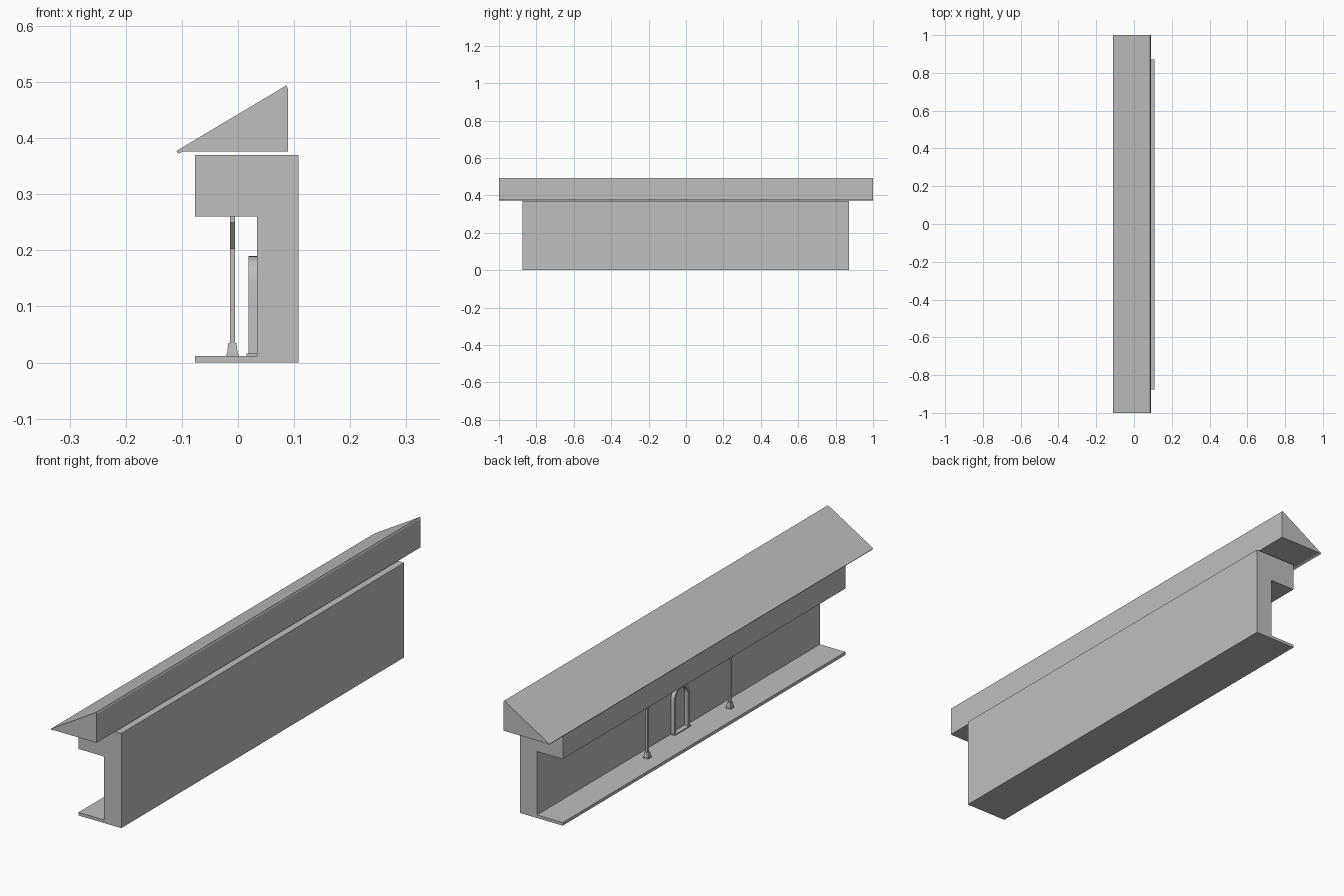
import bpy, bmesh, math
from mathutils import Vector

cube = bpy.data.objects.get("Cube")
if cube:
    bpy.data.objects.remove(cube, do_unlink=True)

grey = bpy.data.materials.new("plain grey")
grey.use_nodes = True
colour = (0.52, 0.52, 0.52, 1)
grey.diffuse_color = colour
grey.node_tree.nodes["Principled BSDF"].inputs["Base Color"].default_value = colour

MID = -0.002        # centre of the building along y
FLOOR, CEILING = 0.012, 0.26


def finish(name, bm):
    bmesh.ops.recalc_face_normals(bm, faces=bm.faces)
    mesh = bpy.data.meshes.new(name)
    bm.to_mesh(mesh)
    bm.free()
    mesh.materials.append(grey)
    obj = bpy.data.objects.new(name, mesh)
    bpy.context.scene.collection.objects.link(obj)
    return obj


def prism(name, points, start, end, axis="y"):
    """Extrude an (x, z) outline along y, or a (y, z) outline along x."""
    bm = bmesh.new()
    if axis == "y":
        verts = [bm.verts.new((a, start, z)) for a, z in points]
        move = Vector((0, end - start, 0))
    else:
        verts = [bm.verts.new((start, a, z)) for a, z in points]
        move = Vector((end - start, 0, 0))
    face = bm.faces.new(verts)
    made = bmesh.ops.extrude_face_region(bm, geom=[face])
    new = [g for g in made["geom"] if isinstance(g, bmesh.types.BMVert)]
    bmesh.ops.translate(bm, verts=new, vec=move)
    return finish(name, bm)


def box(name, x, y, z, taper=1.0):
    """Box from ranges, its top scaled by taper."""
    bm = bmesh.new()
    bmesh.ops.create_cube(bm, size=1)
    for v in bm.verts:
        s = taper if v.co.z > 0 else 1
        v.co = [(r[0] + r[1]) / 2 + c * (r[1] - r[0]) * k
                for r, c, k in zip((x, y, z), v.co, (s, s, 1))]
    return finish(name, bm)


# Body: floor slab, back wall and overhanging upper storey
prism("building_body",
      [(-0.077, 0), (0.108, 0), (0.108, 0.37), (-0.077, 0.37),
       (-0.077, CEILING), (0.034, CEILING), (0.034, FLOOR), (-0.077, FLOOR)],
      MID - 0.873, MID + 0.873)

# Single-pitch roof with squared eave and ridge
prism("roof",
      [(-0.11, 0.377), (-0.106, 0.372), (-0.099, 0.376), (0.089, 0.376),
       (0.089, 0.488), (0.086, 0.494)], -1, 1)

# Columns with tapered bases and spreading brackets
CX = -0.01
for side, sign in (("left", 1), ("right", -1)):
    cy = MID + sign * 0.255
    box(side + "_column_plinth", (CX - 0.0105, CX + 0.0105),
        (cy - 0.0105, cy + 0.0105), (FLOOR, 0.016))
    box(side + "_column_base", (CX - 0.0095, CX + 0.0095),
        (cy - 0.0095, cy + 0.0095), (0.016, 0.035), 0.75)
    box(side + "_column_shaft", (CX - 0.0045, CX + 0.0045),
        (cy - 0.0045, cy + 0.0045), (0.035, 0.21))
    prism(side + "_column_bracket",
          [(cy - 0.0045, 0.203), (cy + 0.0045, 0.203), (cy + 0.045, 0.25),
           (cy + 0.045, CEILING), (cy - 0.045, CEILING), (cy - 0.045, 0.25)],
          CX - 0.0045, CX + 0.0045, "x")

# Arched door surround
def arch(radius):
    spring, n = 0.143, 16
    curve = [(MID + radius * math.cos(math.pi * i / n),
              spring + radius * math.sin(math.pi * i / n)) for i in range(n + 1)]
    return [(MID + radius, FLOOR)] + curve + [(MID - radius, FLOOR)]


frame = prism("door_arch", arch(0.047) + arch(0.038)[::-1], 0.019, 0.036, "x")
bpy.context.view_layer.objects.active = frame
frame.select_set(True)
bpy.ops.object.shade_smooth_by_angle(angle=math.radians(30))

# Door sill
box("door_sill", (0.015, 0.036), (MID - 0.05, MID + 0.05), (FLOOR, 0.016))
